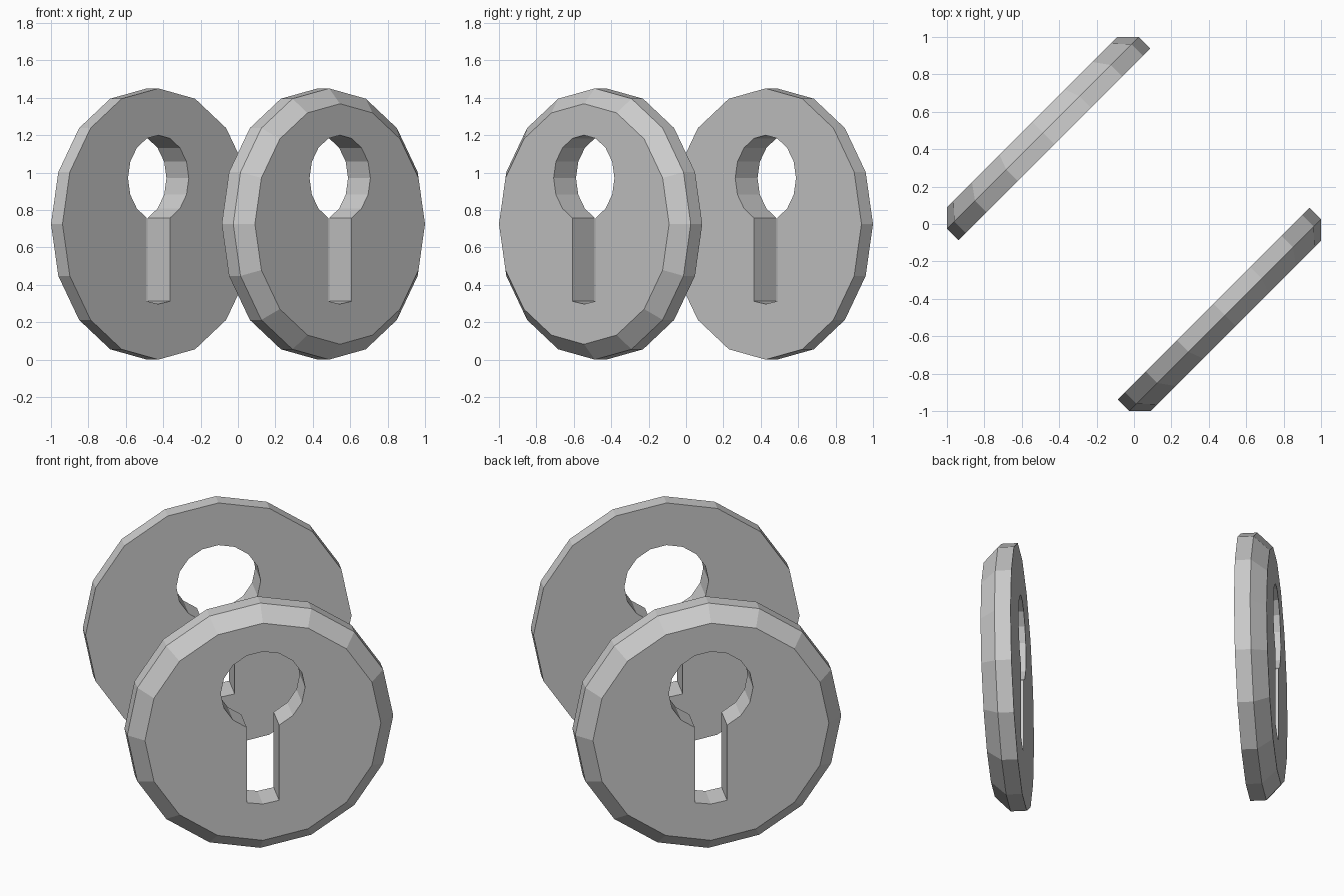
import bpy, bmesh
from math import sin, cos, pi, radians

if "Cube" in bpy.data.objects:
    bpy.data.objects.remove(bpy.data.objects["Cube"])

N = 16        # sides of the disc and of the round part of the keyhole
ZC = 0.725    # disc centre height


def disc_loop(r):
    return [(r * sin(2 * pi * i / N), ZC + r * cos(2 * pi * i / N)) for i in range(N)]


def keyhole_loop():
    # round hole, open at the bottom, running into a slot with a shallow pointed end
    r, zc = 0.23, 0.97
    pts = [(r * sin(2 * pi * i / N), zc + r * cos(2 * pi * i / N)) for i in range(N)]
    w = pts[7][0]
    return pts[:8] + [(w, 0.312), (0, 0.297), (-w, 0.312)] + pts[9:]


def make_plate(name, angle):
    bm = bmesh.new()

    def ring(pts, depth):
        return [bm.verts.new((x, -depth, z)) for x, z in pts]

    def bridge(a, b):
        for i in range(len(a)):
            j = (i + 1) % len(a)
            bm.faces.new((a[i], a[j], b[j], b[i]))

    def holed_face(rim, hole):
        # two mirrored halves, split along the vertical centre line
        h, k = len(rim) // 2, len(hole) // 2
        bm.faces.new(rim[:h + 1] + hole[:k + 1][::-1])
        bm.faces.new(rim[h:] + rim[:1] + (hole[k:] + hole[:1])[::-1])

    # rim: straight edge then bevel to the outer face
    back = ring(disc_loop(0.725), 0.602)
    mid = ring(disc_loop(0.725), 0.689)
    front = ring(disc_loop(0.643), 0.771)
    bridge(back, mid)
    bridge(mid, front)
    # keyhole walls and the two flat faces
    hole_back = ring(keyhole_loop(), 0.602)
    hole_front = ring(keyhole_loop(), 0.771)
    bridge(hole_back, hole_front)
    holed_face(back, hole_back)
    holed_face(front, hole_front)

    bmesh.ops.recalc_face_normals(bm, faces=bm.faces[:])
    mesh = bpy.data.meshes.new(name)
    bm.to_mesh(mesh)
    bm.free()
    ob = bpy.data.objects.new(name, mesh)
    ob.rotation_euler.z = angle
    bpy.context.collection.objects.link(ob)


# two keyhole plates, back to back on a diagonal
make_plate("front_keyhole_plate", radians(45))
make_plate("back_keyhole_plate", radians(225))
